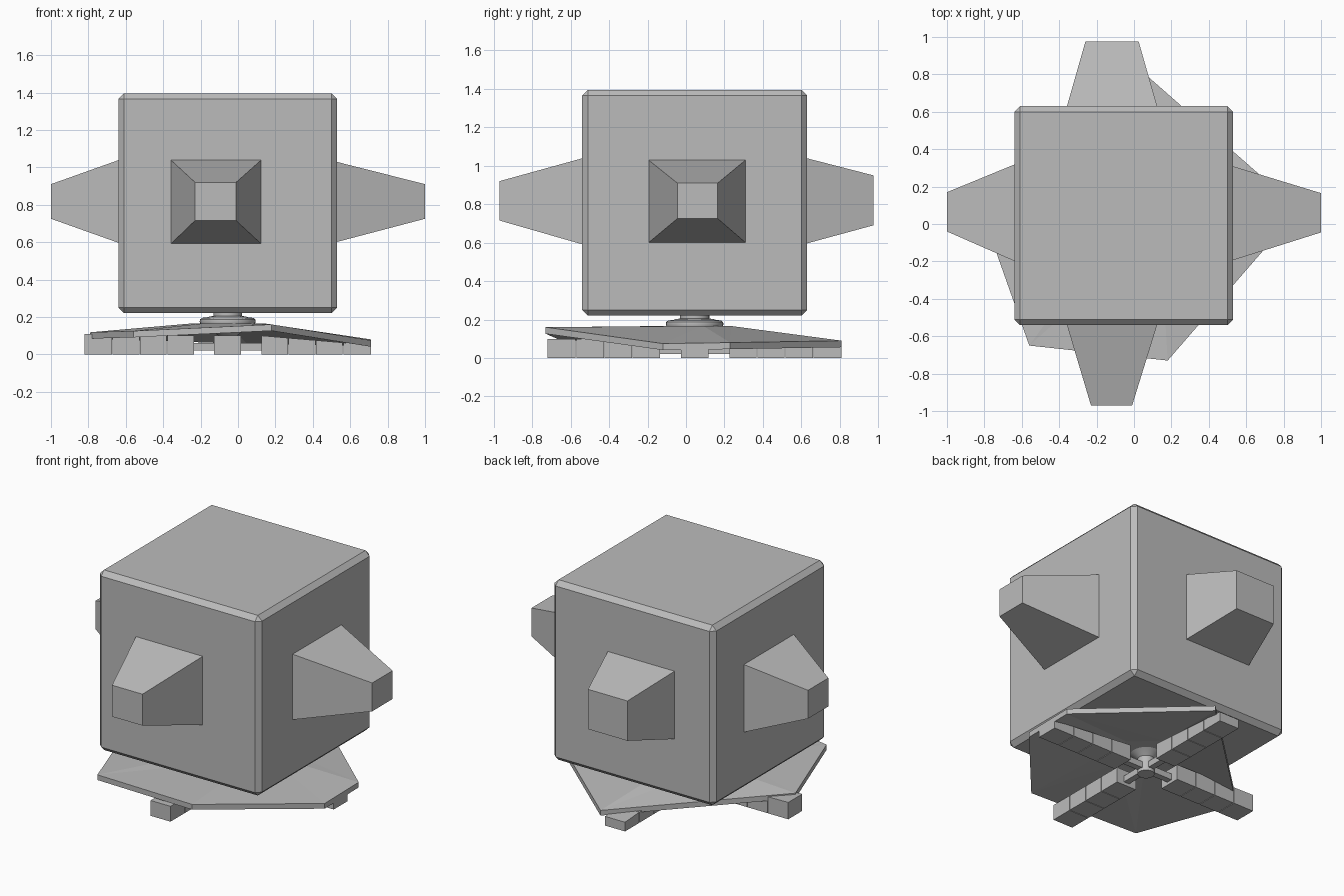
import bpy, bmesh, math
from mathutils import Vector

if "Cube" in bpy.data.objects:
    bpy.data.objects.remove(bpy.data.objects["Cube"])

CX, CY = -0.055, 0.045          # axis of the body and stem

grey = bpy.data.materials.new("stone grey")
grey.diffuse_color = (0.5, 0.5, 0.5, 1)
grey.use_nodes = True
grey.node_tree.nodes["Principled BSDF"].inputs["Base Color"].default_value = grey.diffuse_color


def add_object(name, bm):
    bmesh.ops.recalc_face_normals(bm, faces=bm.faces[:])
    mesh = bpy.data.meshes.new(name)
    bm.to_mesh(mesh)
    bm.free()
    mesh.materials.append(grey)
    ob = bpy.data.objects.new(name, mesh)
    bpy.context.collection.objects.link(ob)
    return ob


def loft(name, rings):
    """Join equal-length rings of points and cap both ends."""
    bm = bmesh.new()
    loops = [[bm.verts.new(p) for p in ring] for ring in rings]
    n = len(loops[0])
    for a, b in zip(loops, loops[1:]):
        for i in range(n):
            j = (i + 1) % n
            bm.faces.new((a[i], a[j], b[j], b[i]))
    bm.faces.new(loops[0][::-1])
    bm.faces.new(loops[-1])
    return add_object(name, bm)


def box(name, lo, hi):
    def ring(z):
        return [(lo[0], lo[1], z), (hi[0], lo[1], z), (hi[0], hi[1], z), (lo[0], hi[1], z)]
    return loft(name, [ring(lo[2]), ring(hi[2])])


# Bevelled cube body
body = box("body", (-0.64, -0.54, 0.22), (0.53, 0.63, 1.395))
bevel = body.modifiers.new("edge", "BEVEL")
bevel.width = 0.03
bevel.segments = 1


# Tapered studs on the four sides: (u min, u max, z min, z max) at base and tip
def stud(name, axis, base_at, base, tip_at, tip):
    def ring(d, r):
        corners = [(r[0], r[2]), (r[1], r[2]), (r[1], r[3]), (r[0], r[3])]
        return [(d, u, z) if axis == "x" else (u, d, z) for u, z in corners]
    loft(name, [ring(base_at, base), ring(tip_at, tip)])


stud("front_stud", "y", -0.535, (-0.36, 0.125, 0.59, 1.04), -0.97, (-0.23, -0.01, 0.715, 0.92))
stud("back_stud", "y", 0.625, (-0.36, 0.125, 0.595, 1.04), 0.975, (-0.26, 0.025, 0.69, 0.95))
stud("left_stud", "x", -0.635, (-0.20, 0.32, 0.595, 1.04), -1.0, (-0.04, 0.17, 0.725, 0.91))
stud("right_stud", "x", 0.525, (-0.195, 0.31, 0.60, 1.03), 1.0, (-0.045, 0.165, 0.725, 0.91))

# Uneven faceted skirt plate, with a raised flat middle
rim = [(0.18, -0.73, 0.16), (0.71, -0.12, 0.075), (0.71, 0.23, 0.08),
       (0.05, 0.81, 0.09), (-0.79, 0.0, 0.118), (-0.56, -0.65, 0.125)]
THICK = 0.034
bm = bmesh.new()
layers = []
for drop in (0, THICK):
    outer = [bm.verts.new((x, y, z - drop)) for x, y, z in rim]
    inner = [bm.verts.new((CX + (x - CX) * 0.25, CY + (y - CY) * 0.25, 0.166 - drop))
             for x, y, z in rim]
    layers.append(outer)
    for i in range(6):
        j = (i + 1) % 6
        bm.faces.new((outer[i], outer[j], inner[j]))
        bm.faces.new((outer[i], inner[j], inner[i]))
    bm.faces.new(inner)
for i in range(6):
    j = (i + 1) % 6
    bm.faces.new((layers[0][i], layers[0][j], layers[1][j], layers[1][i]))
add_object("skirt_plate", bm)

# Four segmented feet in a cross under the plate; the top follows the plate
feet = {"right": ((1, 0), 0.05), "back": ((0, 1), 0.06),
        "left": ((-1, 0), 0.11), "front": ((0, -1), 0.10)}
R0, R1, HALF, COUNT = 0.18, 0.765, 0.072, 4
step = (R1 - R0) / COUNT
for name, ((dx, dy), end_top) in feet.items():
    for k in range(COUNT):
        rings = []
        for r in (R0 + k * step, R0 + (k + 1) * step - (0.004 if k < COUNT - 1 else 0)):
            top = 0.10 + (end_top - 0.10) * (r - R0) / (R1 - R0)
            px, py = CX + dx * r, CY + dy * r
            rings.append([(px - dy * s, py + dx * s, z) for s, z in
                          ((-HALF, 0), (HALF, 0), (HALF, top), (-HALF, top))])
        loft(f"{name}_foot_{k + 1}", rings)

# Turned stem with a rounded collar between plate and body
profile = [(0.05, 0.0), (0.05, 0.10), (0.075, 0.12), (0.13, 0.155), (0.146, 0.163),
           (0.15, 0.175), (0.148, 0.187), (0.138, 0.195), (0.11, 0.198),
           (0.095, 0.203), (0.076, 0.205), (0.076, 0.24)]
N = 32
stem = loft("stem", [[(CX + r * math.cos(2 * math.pi * i / N),
                       CY + r * math.sin(2 * math.pi * i / N), z) for i in range(N)]
                     for r, z in profile])
bpy.context.view_layer.objects.active = stem
stem.select_set(True)
bpy.ops.object.shade_smooth_by_angle(angle=math.radians(35))

# Small ribs joining the stem to the feet
for name, ((dx, dy), _) in feet.items():
    a, b = 0.03, 0.19
    xs = sorted((CX + dx * a, CX + dx * b)) if dx else (CX - 0.02, CX + 0.02)
    ys = sorted((CY + dy * a, CY + dy * b)) if dy else (CY - 0.02, CY + 0.02)
    box(f"{name}_rib", (xs[0], ys[0], 0.02), (xs[1], ys[1], 0.06))
